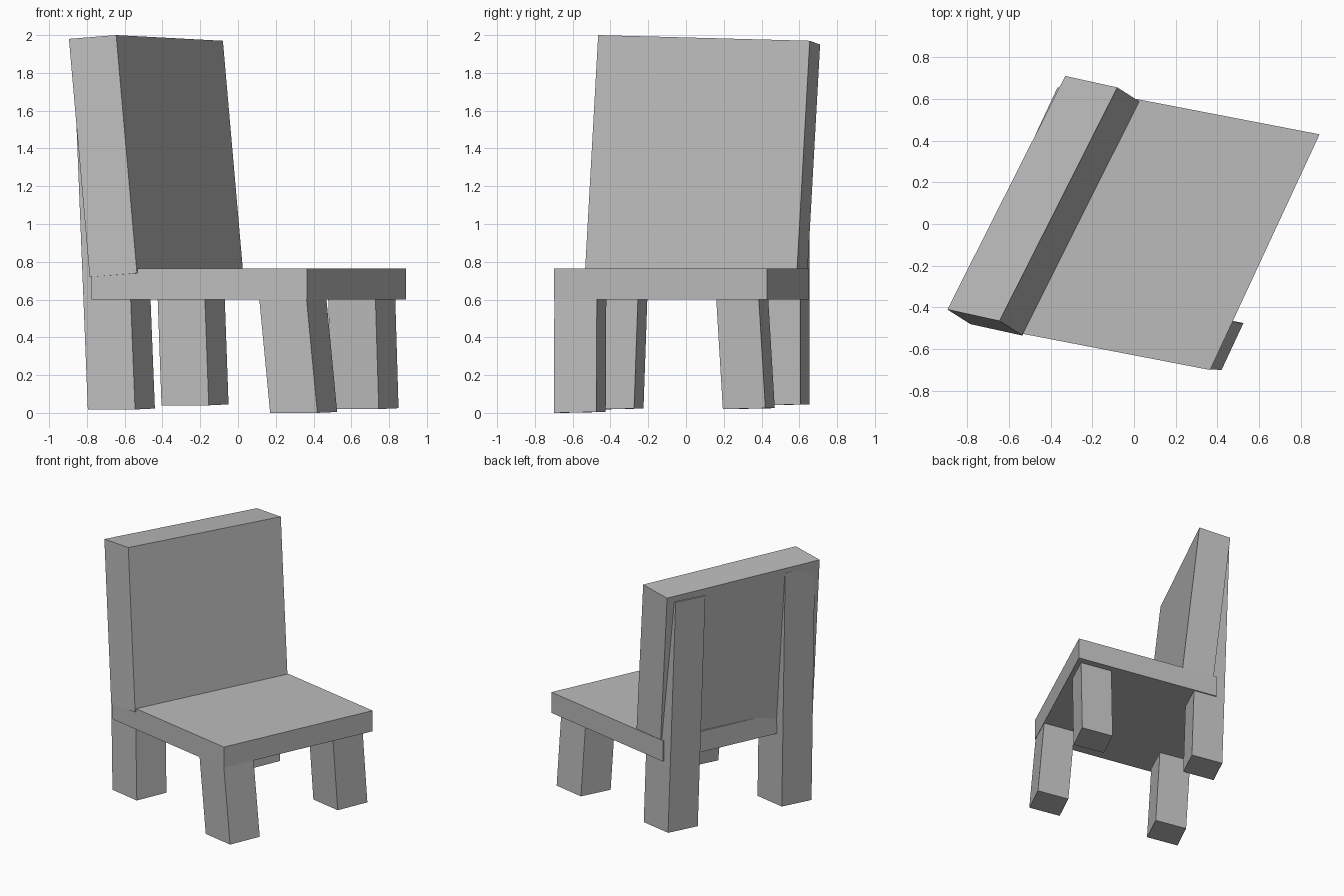
import bpy
import bmesh
from mathutils import Vector

cube = bpy.data.objects.get("Cube")
if cube:
    bpy.data.objects.remove(cube, do_unlink=True)

# One plain grey for the whole chair
grey = bpy.data.materials.new("plain grey")
grey.use_nodes = True
grey.diffuse_color = (0.5, 0.5, 0.5, 1)
bsdf = next(n for n in grey.node_tree.nodes if n.type == 'BSDF_PRINCIPLED')
bsdf.inputs["Base Color"].default_value = grey.diffuse_color


def slanted_box(name, corner, depth, side, rise):
    """Skewed box spanned by three edge vectors from its back right bottom corner."""
    o, d, s, r = (Vector(v) for v in (corner, depth, side, rise))
    bm = bmesh.new()
    bmesh.ops.create_cube(bm, size=1)
    for v in bm.verts:
        a, b, c = (t + 0.5 for t in v.co)
        v.co = o + d * a + s * b + r * c
    bmesh.ops.recalc_face_normals(bm, faces=bm.faces)
    mesh = bpy.data.meshes.new(name)
    bm.to_mesh(mesh)
    bm.free()
    mesh.materials.append(grey)
    obj = bpy.data.objects.new(name, mesh)
    bpy.context.collection.objects.link(obj)
    return obj


# Seat and leaning backrest
slanted_box("seat", (-0.775, -0.48, 0.60), (1.14, -0.22, 0), (0.525, 1.13, 0), (0, 0, 0.165))
slanted_box("backrest", (-0.785, -0.48, 0.72), (0.25, -0.055, 0.02),
            (0.565, 1.12, -0.03), (-0.11, 0.07, 1.26))

# Legs: bottom corner, lean per unit of height, top height
legs = {
    "front_right_leg": ((0.17, -0.65, 0.0), (-0.095, 0.005), 0.65),
    "front_left_leg": ((0.495, 0.245, 0.02), (-0.03, -0.06), 0.65),
    "back_right_leg": ((-0.795, -0.45, 0.018), (-0.04, 0.035), 1.93),
    "back_left_leg": ((-0.405, 0.43, 0.04), (-0.036, 0.0), 1.90),
}
for name, (corner, lean, top) in legs.items():
    height = top - corner[2]
    slanted_box(name, corner, (0.25, -0.05, 0), (0.105, 0.225, 0.005),
                (lean[0] * height, lean[1] * height, height))
